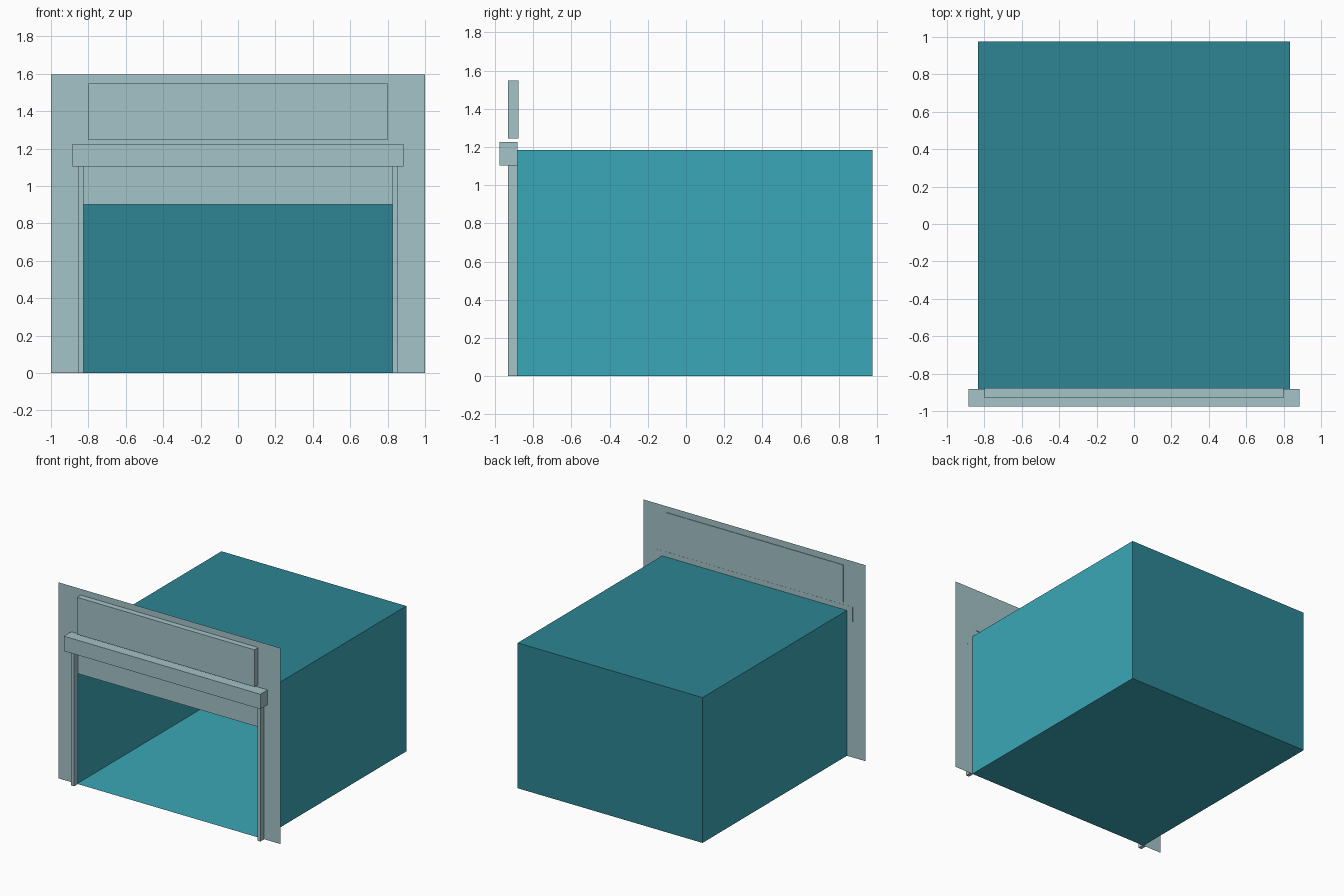
import bpy, bmesh

if "Cube" in bpy.data.objects:
    bpy.data.objects.remove(bpy.data.objects["Cube"])

WALL_Y = -0.883


def material(name, rgb):
    m = bpy.data.materials.new(name)
    m.diffuse_color = (*rgb, 1)
    m.use_nodes = True
    m.node_tree.nodes["Principled BSDF"].inputs["Base Color"].default_value = m.diffuse_color
    return m


grey = material("pale_blue_grey", (0.371, 0.546, 0.578))
teal = material("bright_teal", (0.042, 0.386, 0.474))
dark = material("dark_teal", (0.026, 0.235, 0.296))


def finish(name, bm, mats):
    me = bpy.data.meshes.new(name)
    bm.to_mesh(me)
    bm.free()
    for m in mats:
        me.materials.append(m)
    ob = bpy.data.objects.new(name, me)
    bpy.context.collection.objects.link(ob)
    return ob


def box_bm(x, y, z):
    bm = bmesh.new()
    bmesh.ops.create_cube(bm, size=1)
    for v in bm.verts:
        v.co = [r[0] if c < 0 else r[1] for c, r in zip(v.co, (x, y, z))]
    bm.normal_update()
    return bm


def box(name, x, y, z):
    return finish(name, box_bm(x, y, z), [grey])


# Thin facade sheet with the door opening cut from the bottom edge
bm = bmesh.new()
outline = [(-1, 0), (-0.83, 0), (-0.83, 0.9), (0.83, 0.9),
           (0.83, 0), (1, 0), (1, 1.597), (-1, 1.597)]
bm.faces.new([bm.verts.new((x, WALL_Y, z)) for x, z in outline])
finish("facade", bm, [grey])

# Garage room: open front; sides and floor bright, roof and back dark
bm = box_bm((-0.833, 0.833), (WALL_Y, 0.977), (0, 1.184))
bmesh.ops.delete(bm, geom=[f for f in bm.faces if f.normal.y < -0.5],
                 context='FACES_ONLY')
for f in bm.faces:
    f.material_index = int(f.normal.z > 0.5 or f.normal.y > 0.5)
finish("garage_room", bm, [teal, dark])

# Door jambs, lintel beam and raised sign panel
for side, x in (("left", (-0.854, -0.826)), ("right", (0.826, 0.854))):
    box(side + "_jamb", x, (-0.931, WALL_Y + 0.001), (0, 1.11))
box("lintel", (-0.885, 0.885), (-0.977, WALL_Y + 0.001), (1.104, 1.225))
box("sign_panel", (-0.8, 0.8), (-0.931, -0.878), (1.245, 1.547))
